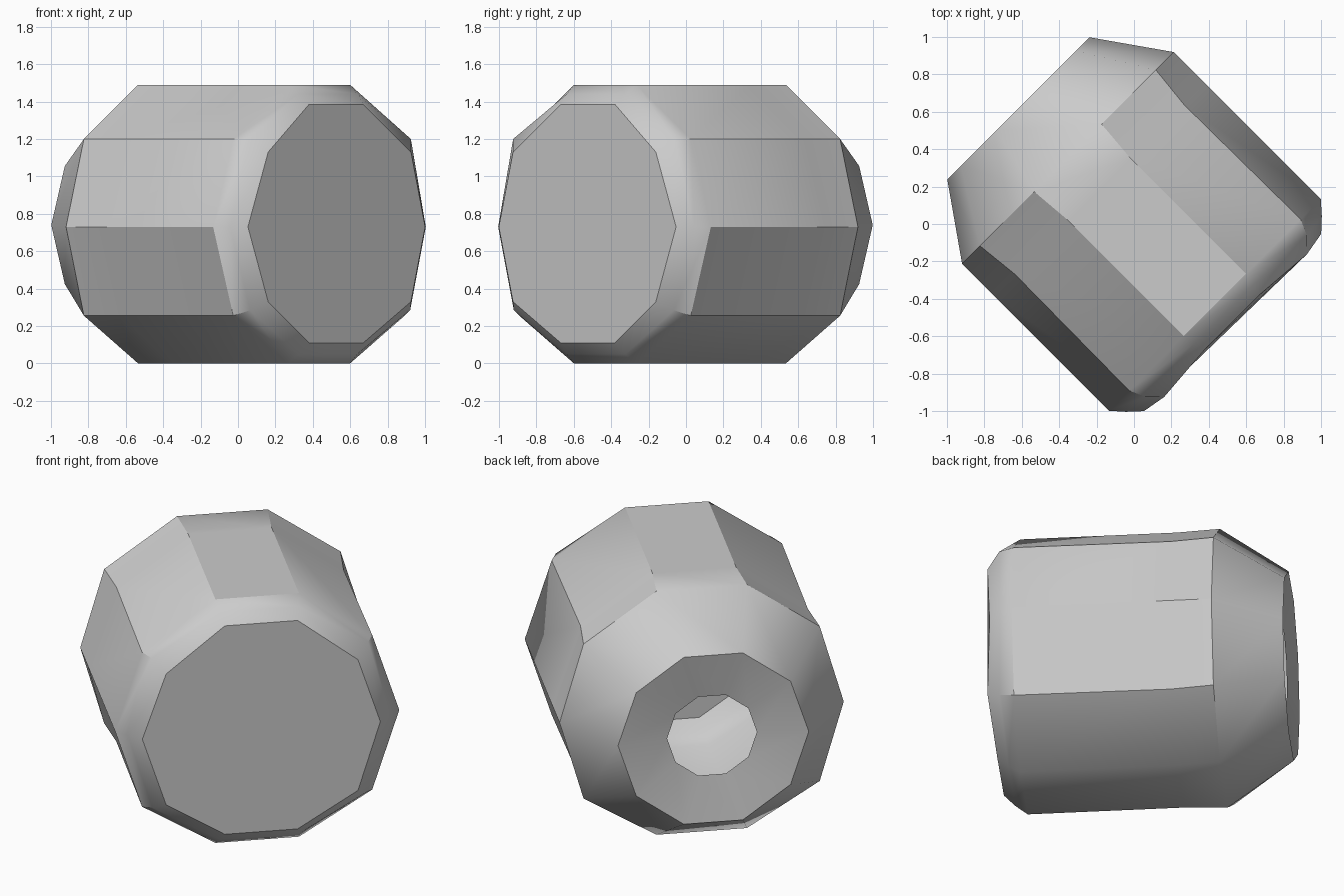
import bpy, bmesh, math
from mathutils import Matrix

cube = bpy.data.objects.get("Cube")
if cube:
    bpy.data.objects.remove(cube, do_unlink=True)

grey = bpy.data.materials.new("plain grey")
grey.use_nodes = True
tone = (0.6, 0.6, 0.6, 1)
grey.diffuse_color = tone
grey.node_tree.nodes["Principled BSDF"].inputs["Base Color"].default_value = tone


def decagon(radius, depth, centre=0.74):
    """Right half of a flat-topped ten-sided section, top to bottom."""
    angles = [math.radians(a) for a in (72, 36, 0, -36, -72)]
    return [(radius * math.cos(a), depth, centre + radius * math.sin(a)) for a in angles]


def section(widths, depths, heights):
    return list(zip(widths, depths, heights))


# Sections from the open end to the closed end: width, depth along axis, height
body_z = (1.49, 1.2, 0.73, 0.255, 0)
sections = [
    decagon(0.253, -0.83),                                        # hole edge
    decagon(0.537, -0.875),                                       # end ring
    section((0.255, 0.665, 0.8, 0.665, 0.255), [-0.5] * 5, body_z),
    section((0.235, 0.64, 0.8, 0.64, 0.235), [-0.26] * 5, body_z),
    section((0.235, 0.648, 0.8, 0.648, 0.235), [0.612] * 5, body_z),
    section((0.222, 0.61, 0.74, 0.605, 0.222),                    # bevel crease
            (0.68, 0.697, 0.68, 0.697, 0.68), (1.44, 1.2, 0.73, 0.285, 0.05)),
    section((0.205, 0.54, 0.67, 0.54, 0.205),                     # closed cap rim
            (0.742, 0.768, 0.745, 0.768, 0.742), (1.385, 1.13, 0.73, 0.33, 0.11)),
]

# Hollow shell: mirror each half section, then join neighbours
bm = bmesh.new()
rings = []
for half in sections:
    loop = half + [(-u, d, z) for u, d, z in reversed(half)]
    rings.append([bm.verts.new(p) for p in loop])
for a, b in zip(rings, rings[1:]):
    for i in range(len(a)):
        j = (i + 1) % len(a)
        bm.faces.new((a[i], a[j], b[j], b[i]))

# Cap closing the far end
bm.faces.new(rings[-1])
bmesh.ops.recalc_face_normals(bm, faces=bm.faces)

# Turn the axis so the cap faces the front corner
h = math.sqrt(0.5)
turn = Matrix(((h, h, 0), (h, -h, 0), (0, 0, 1)))
for v in bm.verts:
    v.co = turn @ v.co
bmesh.ops.reverse_faces(bm, faces=bm.faces)
bmesh.ops.recalc_face_normals(bm, faces=bm.faces)
# Keep the side walls facing outward
bm.normal_update()
side = max(bm.faces, key=lambda f: f.calc_center_median().z)
if side.normal.z < 0:
    bmesh.ops.reverse_faces(bm, faces=bm.faces)

mesh = bpy.data.meshes.new("barrel_shell")
bm.to_mesh(mesh)
bm.free()
shell = bpy.data.objects.new("barrel_shell", mesh)
bpy.context.collection.objects.link(shell)
mesh.materials.append(grey)

bpy.ops.object.select_all(action="DESELECT")
shell.select_set(True)
bpy.context.view_layer.objects.active = shell
bpy.ops.object.shade_smooth_by_angle(angle=math.radians(33))
